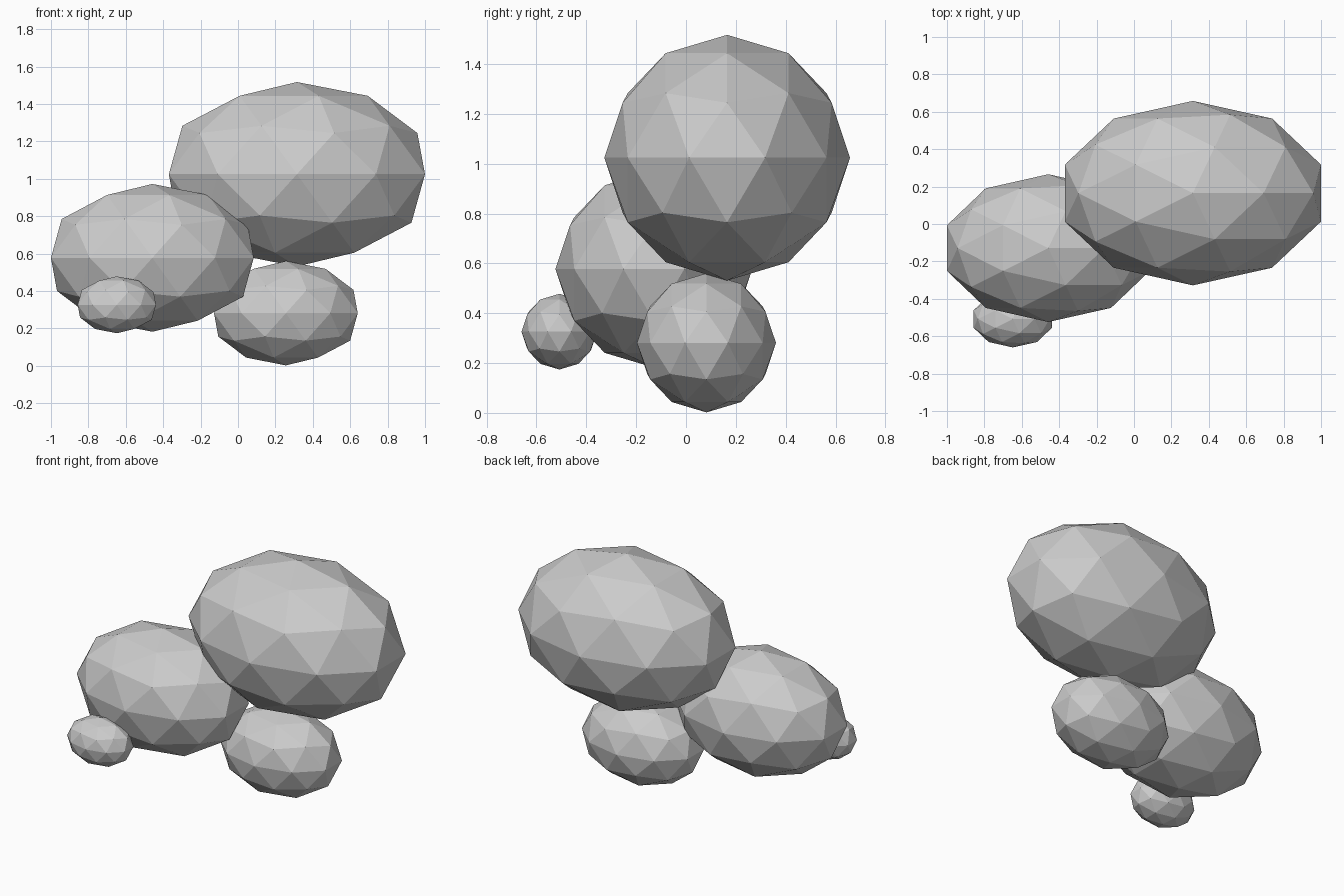
import bpy

if "Cube" in bpy.data.objects:
    bpy.data.objects.remove(bpy.data.objects["Cube"])


def boulder(name, centre, half_length, radius):
    """Flat-faced ellipsoid, stretched along x."""
    bpy.ops.mesh.primitive_ico_sphere_add(subdivisions=2, radius=1, location=centre)
    ob = bpy.context.object
    ob.name = name
    ob.scale = (half_length, radius, radius)
    bpy.ops.object.transform_apply(location=False, rotation=False, scale=True)
    bpy.ops.object.shade_flat()
    return ob


# Cluster of four rounded boulders, largest on top
boulder("large_boulder", (0.315, 0.165, 1.024), 0.72, 0.493)
boulder("medium_boulder", (-0.458, -0.129, 0.577), 0.57, 0.395)
boulder("base_boulder", (0.256, 0.082, 0.281), 0.404, 0.279)
boulder("small_boulder", (-0.648, -0.508, 0.326), 0.22, 0.152)
